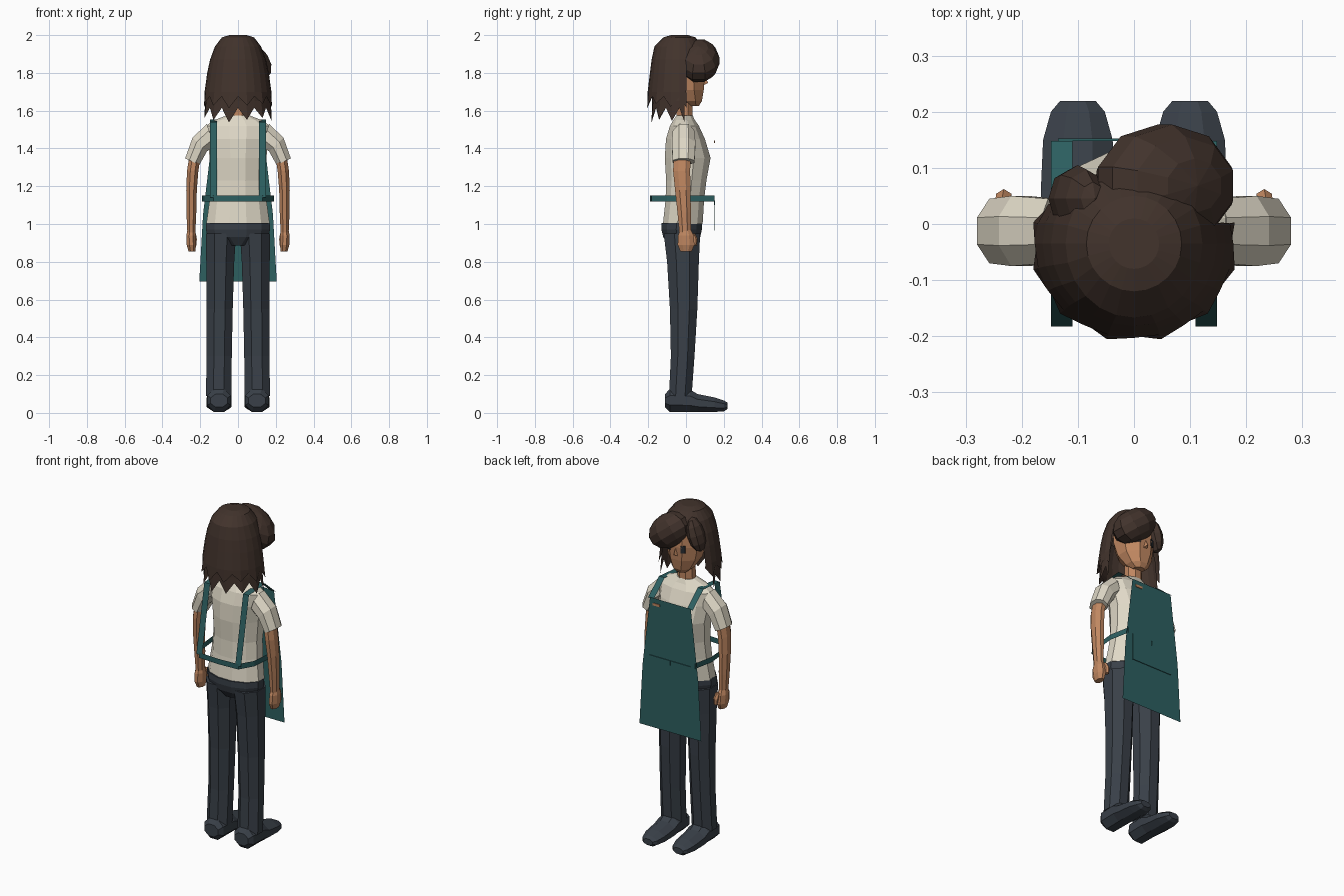
import bpy, bmesh, math
from mathutils import Vector, Matrix

if "Cube" in bpy.data.objects:
    bpy.data.objects.remove(bpy.data.objects["Cube"])


def material(name, rgb):
    m = bpy.data.materials.new(name)
    m.diffuse_color = (*rgb, 1)
    m.use_nodes = True
    m.node_tree.nodes["Principled BSDF"].inputs["Base Color"].default_value = m.diffuse_color
    return m


HAIR = material("dark brown", (0.054, 0.033, 0.025))
SKIN = material("warm skin", (0.53, 0.245, 0.12))
CREAM = material("cream cloth", (0.74, 0.69, 0.57))
TEAL = material("teal cloth", (0.026, 0.115, 0.118))
NAVY = material("slate denim", (0.041, 0.051, 0.065))
DARK = material("eye dark", (0.02, 0.025, 0.03))


def make(name, verts, faces, mat, mirror=False, recalc=True):
    me = bpy.data.meshes.new(name)
    bm = bmesh.new()
    vs = [bm.verts.new(v) for v in verts]
    for f in faces:
        bm.faces.new([vs[i] for i in f])
    if recalc:
        bmesh.ops.recalc_face_normals(bm, faces=bm.faces)
    bm.to_mesh(me)
    bm.free()
    me.materials.append(mat)
    ob = bpy.data.objects.new(name, me)
    bpy.context.collection.objects.link(ob)
    if mirror:
        ob.modifiers.new("mirror", 'MIRROR').use_mirror_merge = False
    return ob


def loft(name, rows, mat, n=8, mirror=False, along_y=False):
    """rows: (position, centre x, radius x, low, high, tilt); flats face the axes."""
    verts, faces = [], []
    k = 1 / math.cos(math.pi / n)
    for pos, cx, rx, lo, hi, *tilt in rows:
        for i in range(n):
            a = 2 * math.pi * (i + 0.5) / n
            dx = rx * k * math.cos(a)
            q = (lo + hi) / 2 + (hi - lo) / 2 * k * math.sin(a)
            p = pos + (tilt[0] * dx if tilt else 0)
            verts.append((cx + dx, p, q) if along_y else (cx + dx, q, p))
    for r in range(len(rows) - 1):
        for i in range(n):
            j = (i + 1) % n
            faces.append((r * n + i, r * n + j, (r + 1) * n + j, (r + 1) * n + i))
    faces.append(range(n))
    faces.append(range((len(rows) - 1) * n, len(rows) * n))
    return make(name, verts, faces, mat, mirror)


def plate(name, centre, size, mat, turn=0):
    bm = bmesh.new()
    bmesh.ops.create_cube(bm, size=1)
    m = Matrix.Translation(centre) @ Matrix.Rotation(turn, 4, 'Z') @ Matrix.Diagonal((*size, 1))
    bm.transform(m)
    me = bpy.data.meshes.new(name)
    bm.to_mesh(me)
    bm.free()
    me.materials.append(mat)
    bpy.context.collection.objects.link(bpy.data.objects.new(name, me))


# Shoes and trousers
loft("shoes", [(-.11, .1, .045, .03, .1), (-.085, .1, .062, .005, .128), (.02, .1, .065, .005, .125),
               (.06, .1, .066, .005, .1), (.15, .1, .062, .005, .082), (.2, .1, .048, .008, .066),
               (.219, .1, .032, .02, .055)], NAVY, mirror=True, along_y=True)
loft("trouser_legs", [(.09, .102, .067, -.09, .03), (.3, .1, .067, -.08, .045), (.55, .097, .069, -.085, .06),
                      (.8, .094, .074, -.1, .068), (.95, .09, .08, -.118, .075)], NAVY, mirror=True)
loft("trouser_hips", [(.885, 0, .06, -.09, .05), (.93, 0, .16, -.12, .075), (.97, 0, .17, -.13, .084),
                      (1.005, 0, .168, -.13, .085)], NAVY, n=12)

# Shirt with sleeves
loft("shirt", [(1.0, 0, .168, -.122, .088), (1.13, 0, .15, -.108, .096), (1.23, 0, .143, -.105, .108),
               (1.35, 0, .15, -.112, .13), (1.45, 0, .162, -.106, .1), (1.52, 0, .17, -.085, .068),
               (1.55, 0, .125, -.067, .047), (1.575, 0, .06, -.05, .035)], CREAM, n=12)
loft("sleeves", [(1.47, .145, .02, -.07, .045, 3.0), (1.42, .203, .038, -.075, .05, .95),
                 (1.33, .242, .038, -.07, .045, .45)], CREAM, mirror=True)

# Arms, hands and thumbs
loft("arms", [(1.38, .225, .03, -.065, .025), (1.28, .24, .03, -.068, .022), (1.18, .246, .028, -.058, .024),
              (1.06, .247, .026, -.045, .026), (.95, .247, .021, -.035, .026)], SKIN, mirror=True)
loft("hands", [(.97, .247, .02, -.03, .025), (.94, .248, .025, -.042, .04), (.89, .247, .025, -.044, .045),
               (.855, .244, .018, -.03, .03)], SKIN, mirror=True)
loft("thumbs", [(.95, .235, .012, .02, .045), (.92, .232, .014, .03, .06), (.885, .23, .01, .035, .055)],
     SKIN, n=6, mirror=True)

# Neck, head, face
loft("neck", [(1.55, 0, .05, -.05, .035), (1.67, 0, .045, -.05, .035)], SKIN)
loft("head", [(1.625, 0, .032, .015, .068), (1.65, 0, .06, -.03, .084), (1.71, 0, .09, -.08, .094),
              (1.79, 0, .103, -.11, .1), (1.88, 0, .1, -.12, .092), (1.94, 0, .07, -.09, .05)], SKIN)
make("nose", [(-.014, .094, 1.735), (.014, .094, 1.735), (0, .117, 1.747), (0, .096, 1.79)],
     [(0, 1, 2), (1, 3, 2), (3, 0, 2), (0, 3, 1)], SKIN)
for s in (-1, 1):
    plate("eye", (s * .046, .094, 1.782), (.026, .008, .042), DARK, -s * .36)


def hair_shell(name, rows, tip, valley, shown, n=24, cap=False):
    """rows: (z, x radius, back radius, front radius); the hem alternates tip and valley."""
    verts, faces = [], []
    rows = rows + [rows[-1]]
    for r, (z, rx, rb, rf) in enumerate(rows):
        for i in range(n):
            a = 2 * math.pi * i / n
            x, y = math.sin(a), math.cos(a)
            hem = r == len(rows) - 1
            zz, k = z, 1
            if hem:
                zz = tip + .012 * math.sin(i * 2.3) if i % 2 else valley
                k = 1.05 if i % 2 else .98
            verts.append((k * rx * x, -.035 + k * y * (rf if y > 0 else rb), zz))
    for r in range(len(rows) - 1):
        for i in range(n):
            j = (i + 1) % n
            if rows[r + 1][0] >= 1.86 or shown[0] <= i and i + 1 <= shown[1]:
                faces.append((r * n + i, r * n + j, (r + 1) * n + j, (r + 1) * n + i))
    if cap:
        faces.append(range(n))
    return make(name, verts, faces, HAIR)


# Layered hair: outer cap and longer under layer
hair_shell("hair_cap", [(2.0, .045, .045, .045), (1.988, .085, .085, .085), (1.94, .122, .132, .125),
                        (1.87, .148, .147, .14), (1.8, .163, .156, .145), (1.7, .177, .168, .14)],
           1.625, 1.675, (5, 20), cap=True)
hair_shell("hair_under_layer", [(1.86, .13, .13, .12), (1.75, .16, .15, .12), (1.65, .175, .145, .1)],
           1.55, 1.615, (5, 19))


# Swept fringe over one side of the forehead
def ellipsoid(name, centre, radii, tilt, mat, u=10, v=7):
    bm = bmesh.new()
    bmesh.ops.create_uvsphere(bm, u_segments=u, v_segments=v, radius=1)
    m = Matrix.Translation(centre) @ Matrix.Rotation(tilt, 4, 'Y') @ Matrix.Diagonal((*radii, 1))
    bm.transform(m)
    me = bpy.data.meshes.new(name)
    bm.to_mesh(me)
    bm.free()
    me.materials.append(mat)
    bpy.context.collection.objects.link(bpy.data.objects.new(name, me))


ellipsoid("fringe", (.055, .068, 1.865), (.145, .112, .095), math.radians(38), HAIR)
ellipsoid("fringe_side", (-.1, .045, 1.87), (.045, .06, .1), math.radians(18), HAIR, 8, 6)

# Apron panel, pocket and pen clip
Y = .148
make("apron", [(-.205, Y, .695), (.205, Y, .695), (.185, Y, 1.05), (.135, Y, 1.47),
               (-.135, Y, 1.47), (-.185, Y, 1.05)], [range(6)], TEAL)
plate("pocket", (0, Y + .002, 1.045), (.27, .004, .16), TEAL)
plate("pocket_notch", (0, Y + .005, 1.112), (.006, .003, .025), TEAL)
plate("pen_clip", (.092, Y + .003, 1.435), (.045, .004, .014), SKIN)


def strip(name, points, offset, mat, mirror=False):
    verts = [p for p in points] + [tuple(Vector(p) + Vector(offset)) for p in points]
    n = len(points)
    make(name, verts, [(i, i + 1, n + i + 1, n + i) for i in range(n - 1)], mat, mirror)


# Shoulder straps and waist belt
strip("straps", [(.11, -.183, 1.14), (.11, -.108, 1.54), (.11, .045, 1.553), (.11, Y, 1.465)],
      (.038, 0, 0), TEAL, True)
strip("belt", [(0, -.19, 1.12), (.13, -.183, 1.12), (.178, -.1, 1.12), (.19, .03, 1.12), (.165, .15, 1.12)],
      (0, 0, .032), TEAL, True)
